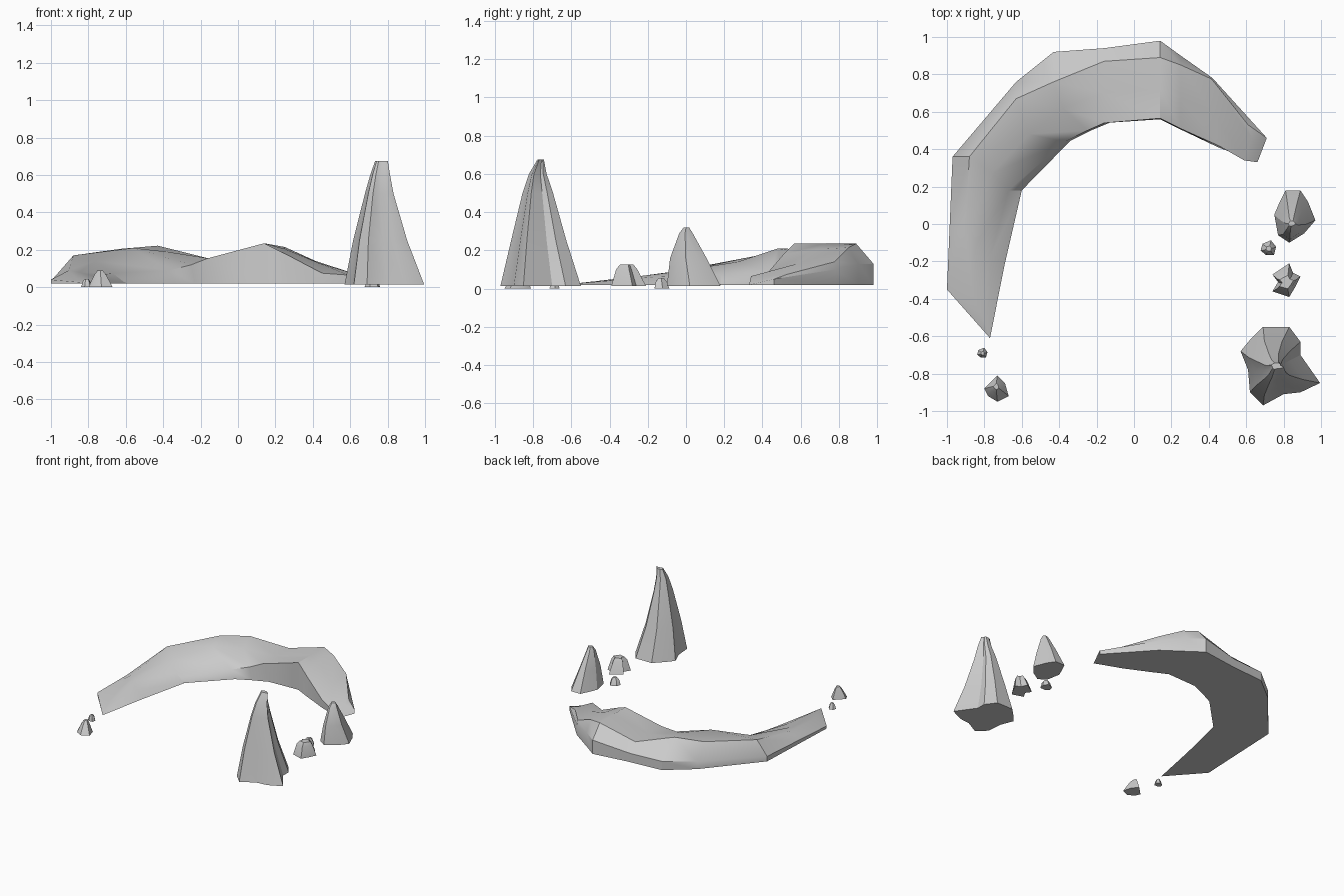
import bpy, bmesh, math


def loft(name, rings, wrap_caps=True):
    """Skin a series of equal-length closed rings and cap both ends."""
    bm = bmesh.new()
    vs = [[bm.verts.new(p) for p in r] for r in rings]
    n = len(vs[0])
    for a, b in zip(vs, vs[1:]):
        for i in range(n):
            j = (i + 1) % n
            bm.faces.new((a[i], a[j], b[j], b[i]))
    bm.faces.new(vs[0])
    bm.faces.new(vs[-1])
    bmesh.ops.remove_doubles(bm, verts=bm.verts, dist=0.001)
    bmesh.ops.recalc_face_normals(bm, faces=bm.faces)
    me = bpy.data.meshes.new(name)
    bm.to_mesh(me)
    bm.free()
    ob = bpy.data.objects.new(name, me)
    bpy.context.collection.objects.link(ob)
    bpy.ops.object.select_all(action='DESELECT')
    ob.select_set(True)
    bpy.context.view_layer.objects.active = ob
    bpy.ops.object.shade_smooth_by_angle(angle=math.radians(30))
    return ob


def rock(name, z0, outline, levels):
    """Base outline shrunk upward; level = z, centre x, centre y, scale x, scale y."""
    xs, ys = zip(*outline)
    cx, cy = (min(xs) + max(xs)) / 2, (min(ys) + max(ys)) / 2
    rings = [[(x, y, z0) for x, y in outline]]
    for z, lx, ly, sx, sy in levels:
        rings.append([(lx + (x - cx) * sx, ly + (y - cy) * sy, z) for x, y in outline])
    return loft(name, rings)


# Crescent ridge: outer foot xy, shoulder z, crest, middle, inner rim, inner foot xy
B = 0.02
sections = [
    ((-1.0, -.35), .04, (-.86, -.39, .045), (-.82, -.48, .038), (-.775, -.60, .025), (-.77, -.61)),
    ((-.985, 0), .05, (-.905, -.06, .09), (-.85, -.12, .08), (-.77, -.18, .06), (-.69, -.21)),
    ((-.97, .36), .06, (-.88, .36, .17), (-.76, .27, .14), (-.67, .18, .075), (-.60, .18)),
    ((-.63, .76), .08, (-.63, .67, .205), (-.56, .48, .21), (-.37, .44, .09), (-.34, .445)),
    ((-.43, .92), .09, (-.43, .76, .222), (-.38, .62, .19), (-.25, .50, .12), (-.23, .50)),
    ((-.16, .94), .09, (-.16, .87, .155), (-.16, .70, .155), (-.16, .54, .155), (-.11, .55)),
    ((.14, .98), .13, (.14, .89, .235), (.14, .72, .235), (.14, .565, .235), (.14, .56)),
    ((.25, .90), .13, (.25, .85, .215), (.25, .68, .205), (.25, .51, .18), (.25, .505)),
    ((.42, .78), .10, (.415, .775, .14), (.43, .58, .13), (.45, .42, .075), (.45, .41)),
    ((.71, .46), .05, (.61, .53, .075), (.63, .46, .07), (.59, .34, .065), (.66, .33)),
]
loft("crescent_ridge", [
    [(*foot, B), (*foot, sh), crest, mid, rim, (*inner, B)]
    for foot, sh, crest, mid, rim, inner in sections])

# Tall spire
rock("tall_spire", .015,
     [(.69, -.55), (.83, -.55), (.89, -.63), (.89, -.70), (.995, -.85), (.89, -.90),
      (.80, -.91), (.69, -.97), (.62, -.90), (.61, -.78), (.57, -.68), (.62, -.62)],
     [(.25, .76, -.77, .68, .69), (.5, .755, -.775, .36, .38),
      (.6, .76, -.775, .25, .22), (.675, .767, -.76, .16, .08)])

# Medium spire
rock("medium_spire", .015,
     [(.81, .18), (.89, .18), (.93, .12), (.97, .02), (.91, -.05),
      (.83, -.10), (.77, -.06), (.75, .05), (.78, .12)],
     [(.16, .852, .012, .62, .68), (.29, .845, 0, .3, .25), (.32, .845, .002, .18, .1)])

# Stump boulder
rock("stump_boulder", .015,
     [(.83, -.21), (.85, -.26), (.89, -.28), (.86, -.34), (.83, -.39),
      (.74, -.36), (.77, -.31), (.74, -.27)],
     [(.10, .815, -.31, .7, .62), (.125, .815, -.31, .5, .4)])

# Pointed boulder by the ridge tip
rock("pointed_boulder", 0,
     [(-.73, -.81), (-.69, -.85), (-.67, -.92), (-.73, -.95), (-.78, -.92), (-.80, -.88)],
     [(.065, -.737, -.872, .5, .5), (.09, -.737, -.868, .22, .25)])

# Pebbles
for name, cx, cy, r, h in (("right_pebble", .72, -.13, .045, .055),
                           ("left_pebble", -.81, -.69, .03, .045)):
    base = [(cx + r * k * math.cos(a), cy + r * k * math.sin(a))
            for a, k in ((.2, .9), (1.3, 1), (2.5, .9), (3.4, 1), (4.3, .85), (5.4, 1))]
    rock(name, 0, base, [(h * .7, cx, cy, .7, .7), (h, cx, cy, .35, .35)])
